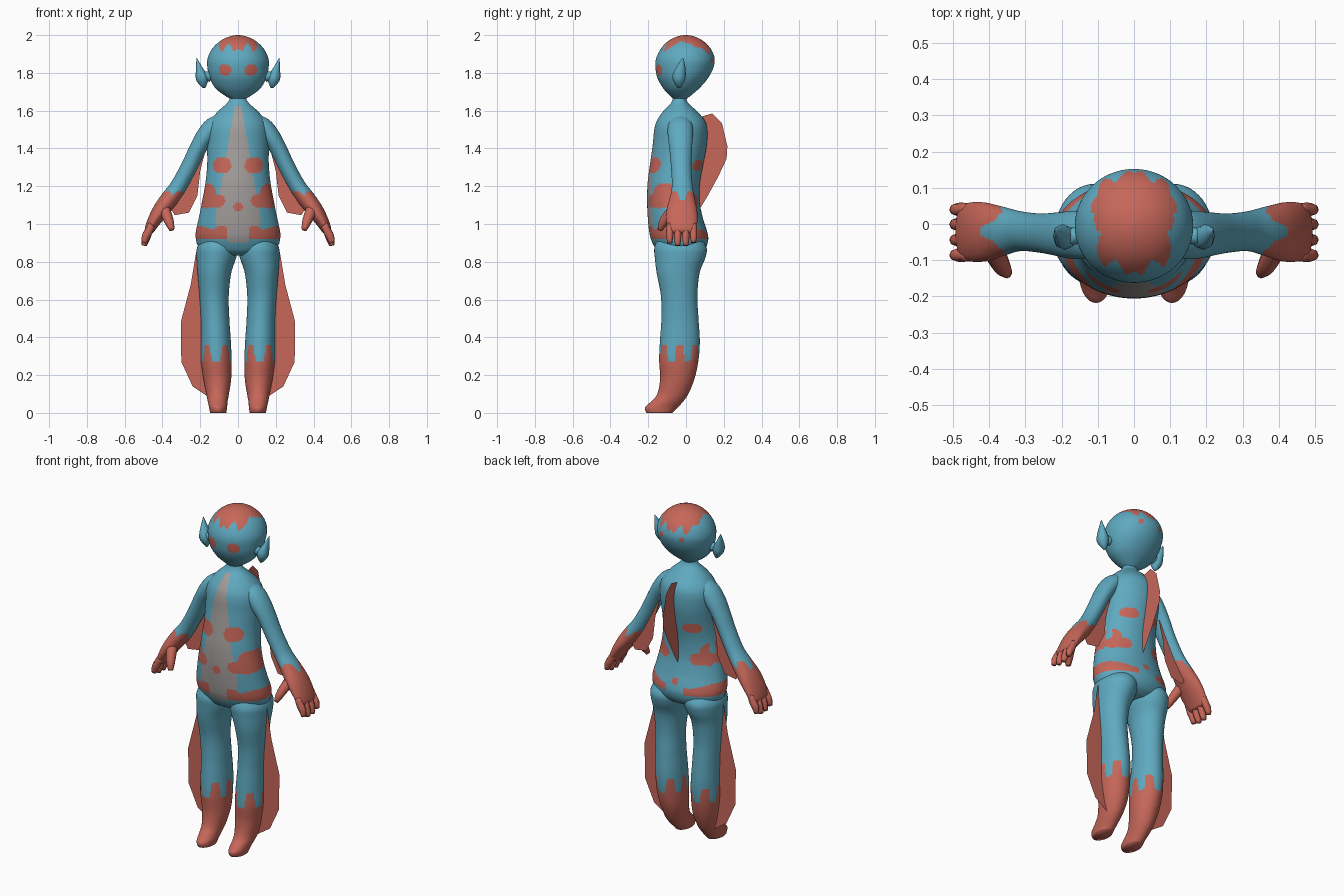
import bpy, bmesh, math
from mathutils import Vector


def make_material(name, rgb):
    m = bpy.data.materials.new(name)
    m.diffuse_color = (*rgb, 1)
    return m


MATS = [make_material("skin_blue", (0.115, 0.40, 0.53)),
        make_material("marking_red", (0.57, 0.135, 0.10)),
        make_material("belly_grey", (0.36, 0.34, 0.33))]
BLUE, RED, GREY = 0, 1, 2


def finish(name, bm, mirror=False, smooth=True):
    me = bpy.data.meshes.new(name)
    bm.to_mesh(me)
    bm.free()
    for m in MATS:
        me.materials.append(m)
    for p in me.polygons:
        p.use_smooth = smooth
    ob = bpy.data.objects.new(name, me)
    bpy.context.collection.objects.link(ob)
    if mirror:
        ob.modifiers.new("mirror", 'MIRROR').use_mirror_merge = False
    return ob


def resample(rings, step):
    """Smooth curve through the rings; each ring is (x, y, z, rx, ry)."""
    out = []
    for i in range(len(rings) - 1):
        p0, p1 = rings[max(i - 1, 0)], rings[i]
        p2, p3 = rings[i + 1], rings[min(i + 2, len(rings) - 1)]
        n = max(2, int((Vector(p1[:3]) - Vector(p2[:3])).length / step))
        for k in range(n):
            t = k / n
            out.append([0.5 * (2 * b + (c - a) * t + (2 * a - 5 * b + 4 * c - d) * t * t
                               + (3 * b - a - 3 * c + d) * t ** 3)
                        for a, b, c, d in zip(p0, p1, p2, p3)])
    out.append(list(rings[-1]))
    return out


def loft(name, rings, rule, sides=64, step=0.009, along=False, mirror=False, smooth=True):
    """Skin of elliptical rings, level or square to the path, coloured by rule."""
    bm = bmesh.new()
    pts = resample(rings, step)
    loops = []
    for i, (x, y, z, rx, ry) in enumerate(pts):
        u, v = Vector((1, 0, 0)), Vector((0, 1, 0))
        if along:
            t = Vector(pts[min(i + 1, len(pts) - 1)][:3]) - Vector(pts[max(i - 1, 0)][:3])
            u = v.cross(t).normalized()
            v = t.cross(u).normalized()
        c = Vector((x, y, z))
        loops.append([bm.verts.new(c + u * max(rx, 0.001) * math.cos(a) + v * max(ry, 0.001) * math.sin(a))
                      for a in (2 * math.pi * k / sides for k in range(sides))])
    for a, b in zip(loops, loops[1:]):
        for k in range(sides):
            j = (k + 1) % sides
            bm.faces.new((a[k], a[j], b[j], b[k]))
    bm.faces.new(loops[0])
    bm.faces.new(loops[-1])
    bmesh.ops.recalc_face_normals(bm, faces=bm.faces)
    for f in bm.faces:
        f.material_index = rule(f.calc_center_median())
    return finish(name, bm, mirror, smooth)


def box_rings(rows):
    """Rows of (z, x0, x1, y0, y1) to rings."""
    return [((a + b) / 2, (c + d) / 2, z, (b - a) / 2, (d - c) / 2) for z, a, b, c, d in rows]


def fin(name, outline, mirror=False):
    bm = bmesh.new()
    f = bm.faces.new([bm.verts.new(p) for p in outline])
    f.material_index = RED
    bmesh.ops.triangulate(bm, faces=[f], ngon_method='EAR_CLIP')
    finish(name, bm, mirror, smooth=False)


def spot(a, b, ca, cb, ra, rb):
    return abs((a - ca) / ra) ** 2.4 + abs((b - cb) / rb) ** 2.4 < 1


def plain(colour):
    return lambda p: colour


# Marking rules
BELLY = [(0.90, 0.045), (0.93, 0.075), (1.0, 0.118), (1.1, 0.115), (1.2, 0.09),
         (1.3, 0.072), (1.4, 0.056), (1.5, 0.04), (1.58, 0.026), (1.625, 0.018)]


def torso_rule(p):
    x, y, z = abs(p.x), p.y, p.z
    front = y < -0.03
    if front and spot(x, z, 0, 1.09, 0.023, 0.023):
        return RED
    if spot(x, z, 0.085, 1.31, 0.047, 0.042 if front else 0.03):
        return RED
    if spot(x, z, 0.165, 1.15, 0.05, 0.065) and (front or y > 0.0):
        return RED
    if spot(x, z, 0.13, 1.122, 0.062, 0.036):
        return RED
    if front and spot(x, z, 0.09, 0.955, 0.036, 0.036):
        return RED
    if x > 0.06 and 0.922 < z < 0.962 + 0.028 * min(1, max(0, (x - 0.1) / 0.1)):
        return RED
    if not front and spot(x, z, 0, 0.985, 0.022, 0.02):
        return RED
    if front:
        for (z0, w0), (z1, w1) in zip(BELLY, BELLY[1:]):
            if z0 <= z < z1 and x < w0 + (w1 - w0) * (z - z0) / (z1 - z0):
                return GREY
    return BLUE


def head_rule(p):
    x, y, z = abs(p.x), p.y, p.z
    if y < 0 and spot(x, z, 0.068, 1.815, 0.032, 0.03):
        return RED
    if y > 0 and spot(x, z, 0.065, 1.862, 0.014, 0.014):
        return RED
    edge = (1.935 if y < 0.03 else 1.915) + 0.02 * math.cos(x * 95 + 1.5)
    return RED if z > edge and x < 0.108 + 0.012 * math.sin(y * 45) else BLUE


def leg_rule(p):
    a = math.atan2(p.y + 0.033, p.x - 0.115)
    wave = max(-1, min(1, 2.2 * math.cos(6 * a)))
    return RED if p.z < 0.315 + 0.043 * wave else BLUE


def arm_rule(p):
    wave = max(-1, min(1, 1.8 * math.sin(p.y * 75)))
    return RED if p.z < 1.15 + 0.022 * wave else BLUE


# Torso with neck
loft("torso", box_rings([
    (0.832, -0.10, 0.10, -0.10, 0.05), (0.85, -0.172, 0.172, -0.145, 0.085),
    (0.88, -0.21, 0.21, -0.168, 0.108),
    (0.92, -0.223, 0.223, -0.186, 0.118), (0.96, -0.223, 0.223, -0.195, 0.112),
    (1.03, -0.208, 0.208, -0.202, 0.09), (1.12, -0.19, 0.19, -0.206, 0.072),
    (1.22, -0.172, 0.172, -0.203, 0.074), (1.32, -0.163, 0.163, -0.19, 0.092),
    (1.42, -0.164, 0.164, -0.176, 0.11), (1.50, -0.163, 0.163, -0.168, 0.112),
    (1.55, -0.145, 0.145, -0.153, 0.098), (1.60, -0.102, 0.102, -0.118, 0.055),
    (1.64, -0.058, 0.058, -0.08, 0.012), (1.67, -0.042, 0.042, -0.068, 0.0),
    (1.70, -0.045, 0.045, -0.068, 0.0)]), torso_rule, sides=144, step=0.006)

# Head
loft("head", box_rings([
    (1.66, -0.035, 0.035, -0.065, 0.0), (1.685, -0.078, 0.078, -0.092, 0.032),
    (1.72, -0.12, 0.12, -0.122, 0.072), (1.77, -0.149, 0.149, -0.15, 0.115),
    (1.82, -0.161, 0.161, -0.161, 0.142), (1.87, -0.162, 0.162, -0.16, 0.152),
    (1.92, -0.142, 0.142, -0.138, 0.136), (1.96, -0.106, 0.106, -0.105, 0.102),
    (1.985, -0.066, 0.066, -0.066, 0.064), (1.997, -0.028, 0.028, -0.03, 0.028),
    (2.0, -0.002, 0.002, -0.003, 0.001)]), head_rule, sides=112, step=0.006)

# Pointed ears
loft("ears", [(0.18, -0.036, 1.72, 0.006, 0.008), (0.189, -0.037, 1.755, 0.03, 0.03),
              (0.194, -0.036, 1.79, 0.03, 0.035), (0.207, -0.026, 1.835, 0.015, 0.022),
              (0.219, -0.016, 1.88, 0.001, 0.002)],
     plain(BLUE), sides=8, step=0.02, mirror=True)
loft("ear_stems", [(0.145, -0.03, 1.78, 0.028, 0.024), (0.18, -0.035, 1.785, 0.024, 0.024)],
     plain(BLUE), sides=8, along=True, mirror=True)

# Legs with pointed feet
loft("legs", box_rings([
    (0.0, 0.062, 0.148, -0.21, -0.072), (0.028, 0.058, 0.153, -0.218, -0.045),
    (0.06, 0.055, 0.16, -0.185, -0.015), (0.10, 0.048, 0.168, -0.152, 0.012),
    (0.18, 0.036, 0.183, -0.137, 0.045), (0.28, 0.034, 0.196, -0.142, 0.066),
    (0.38, 0.038, 0.196, -0.138, 0.073), (0.50, 0.046, 0.197, -0.13, 0.066),
    (0.62, 0.049, 0.204, -0.133, 0.06), (0.74, 0.036, 0.214, -0.155, 0.072),
    (0.82, 0.010, 0.219, -0.165, 0.102), (0.87, 0.002, 0.218, -0.168, 0.11),
    (0.91, 0.01, 0.2, -0.155, 0.09)]), leg_rule, mirror=True)

# Arms running into the palms
loft("arms", [(0.075, -0.03, 1.545, 0.04, 0.055), (0.13, -0.03, 1.515, 0.05, 0.066),
              (0.172, -0.03, 1.465, 0.05, 0.066), (0.212, -0.028, 1.40, 0.045, 0.06),
              (0.26, -0.025, 1.30, 0.044, 0.054), (0.315, -0.02, 1.20, 0.044, 0.055),
              (0.365, -0.02, 1.13, 0.047, 0.068), (0.41, -0.022, 1.07, 0.043, 0.081),
              (0.448, -0.022, 1.01, 0.034, 0.082), (0.472, -0.022, 0.962, 0.024, 0.074),
              (0.476, -0.022, 0.952, 0.012, 0.06)],
     arm_rule, along=True, mirror=True)

# Fingers and thumbs
for i, (y, dz) in enumerate([(-0.086, 0.014), (-0.044, 0.0), (-0.001, 0.0), (0.04, 0.016)]):
    loft("fingers_%d" % (i + 1), [(0.455, y, 1.0, 0.018, 0.017), (0.475, y, 0.957, 0.022, 0.019),
                                  (0.489, y, 0.918 + dz, 0.021, 0.018),
                                  (0.497, y, 0.885 + dz, 0.014, 0.013)],
         plain(RED), sides=8, step=0.025, along=True, mirror=True)
loft("thumbs", [(0.395, -0.06, 1.085, 0.034, 0.03), (0.375, -0.098, 1.04, 0.028, 0.028),
                (0.36, -0.125, 1.0, 0.023, 0.022), (0.35, -0.138, 0.968, 0.013, 0.013)],
     plain(RED), sides=8, step=0.025, along=True, mirror=True)

# Thin fins on the back, forearms and legs
fin("back_fin", [(0, y, z) for y, z in [
    (0.05, 1.56), (0.14, 1.585), (0.19, 1.535), (0.181, 1.447), (0.219, 1.412), (0.215, 1.345),
    (0.17, 1.25), (0.11, 1.14), (0.06, 1.06), (0.05, 1.2), (0.07, 1.4)]])
fin("arm_fins", [(x, 0.005, z) for x, z in [
    (0.20, 1.43), (0.172, 1.39), (0.20, 1.28), (0.215, 1.15), (0.26, 1.06), (0.335, 1.047),
    (0.375, 1.11), (0.31, 1.2), (0.255, 1.3)]], mirror=True)
fin("leg_fins", [(x, -0.04, z) for x, z in [
    (0.19, 0.90), (0.222, 0.85), (0.25, 0.68), (0.303, 0.48), (0.30, 0.27), (0.24, 0.14),
    (0.15, 0.08), (0.13, 0.14), (0.16, 0.4), (0.17, 0.7)]], mirror=True)
